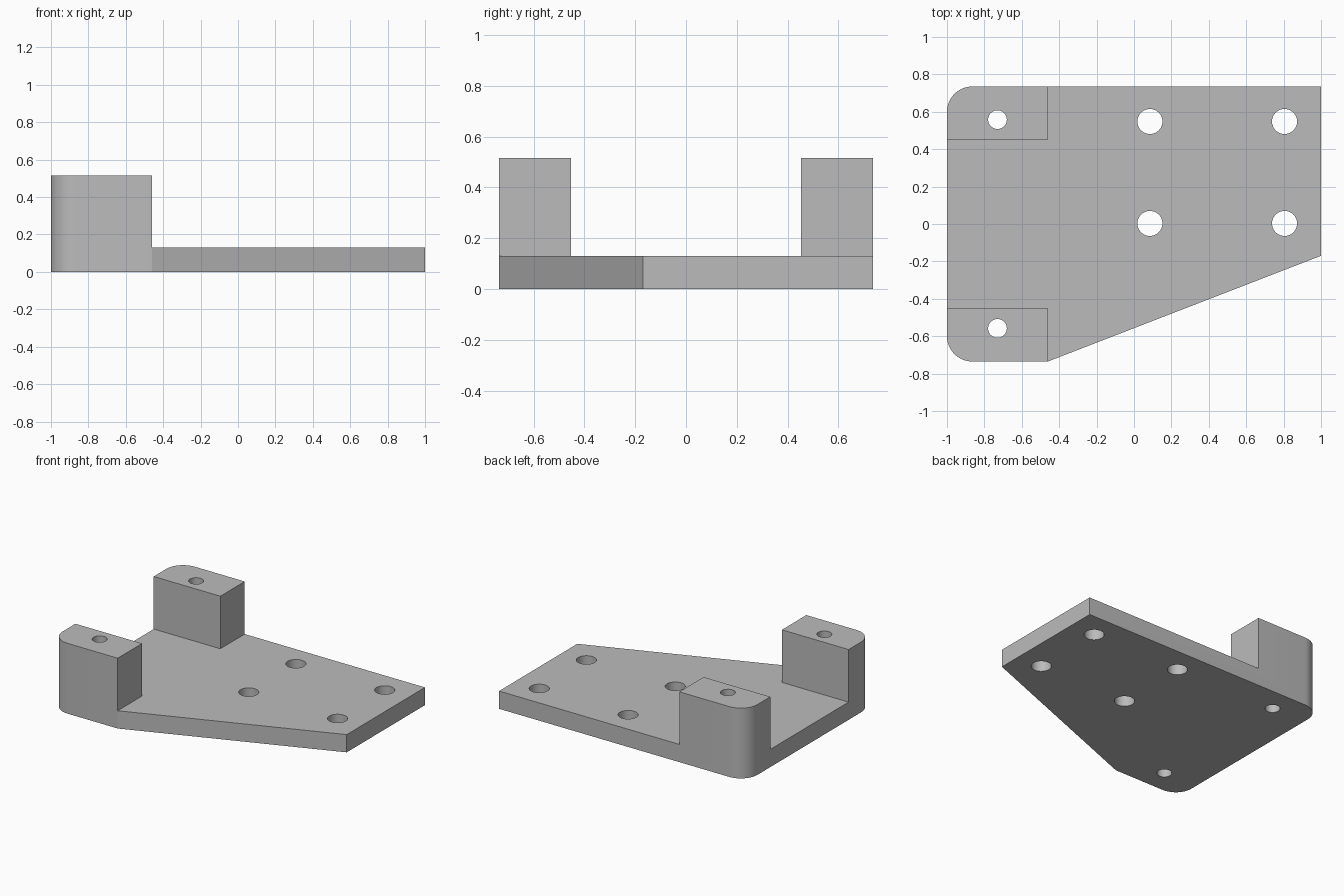
import bpy
import bmesh
from math import cos, sin, pi, radians

cube = bpy.data.objects.get("Cube")
if cube:
    bpy.data.objects.remove(cube, do_unlink=True)

HALF_Y = 0.735
PLATE_TOP, POST_TOP = 0.13, 0.515
POST_X, POST_Y = -0.46, 0.453
CORNER = 0.135

grey = bpy.data.materials.new("plain grey")
grey.use_nodes = True
grey.diffuse_color = (0.5, 0.5, 0.5, 1)
grey.node_tree.nodes["Principled BSDF"].inputs["Base Color"].default_value = grey.diffuse_color


def prism(name, outline, z0, z1):
    """Extrude a counter-clockwise outline from z0 to z1."""
    bm = bmesh.new()
    base = bm.faces.new([bm.verts.new((x, y, z0)) for x, y in outline])
    top = bmesh.ops.extrude_face_region(bm, geom=[base])["geom"]
    verts = [v for v in top if isinstance(v, bmesh.types.BMVert)]
    bmesh.ops.translate(bm, verts=verts, vec=(0, 0, z1 - z0))
    bmesh.ops.recalc_face_normals(bm, faces=bm.faces)
    mesh = bpy.data.meshes.new(name)
    bm.to_mesh(mesh)
    bm.free()
    mesh.materials.append(grey)
    obj = bpy.data.objects.new(name, mesh)
    bpy.context.collection.objects.link(obj)
    return obj


def arc(cx, cy, r, start, end, steps):
    angles = [radians(start + (end - start) * i / steps) for i in range(steps + 1)]
    return [(cx + r * cos(a), cy + r * sin(a)) for a in angles]


def box(x0, x1, y0, y1):
    return [(x0, y0), (x1, y0), (x1, y1), (x0, y1)]


# Bracket body at full post height, with two rounded corners and a slanted edge
outline = [(POST_X, -HALF_Y), (1, -0.17), (1, HALF_Y)]
outline += arc(-1 + CORNER, HALF_Y - CORNER, CORNER, 90, 180, 12)
outline += arc(-1 + CORNER, -HALF_Y + CORNER, CORNER, 180, 270, 12)
bracket = prism("mounting_bracket", outline, 0, POST_TOP)

# Cutters: clear the plate around the posts, then drill the holes
cutters = [
    prism("plate_clearance", box(POST_X, 2, -2, 2), PLATE_TOP, 1),
    prism("post_gap", box(-2, 0, -POST_Y, POST_Y), PLATE_TOP, 1),
]
holes = [(x, y, 0.067) for x in (0.085, 0.805) for y in (0.003, 0.548)]
holes += [(-0.73, y, 0.05) for y in (-0.558, 0.558)]
for x, y, r in holes:
    cutters.append(prism("hole_cutter", arc(x, y, r, 0, 350, 35), -1, 1))

for cutter in cutters:
    cutter.hide_render = True
    cutter.hide_set(True)
    cutter.display_type = 'WIRE'
    cut = bracket.modifiers.new(cutter.name, 'BOOLEAN')
    cut.operation = 'DIFFERENCE'
    cut.solver = 'EXACT'
    cut.object = cutter

# Apply the cuts and remove the cutters
bpy.ops.object.select_all(action='DESELECT')
bracket.select_set(True)
bpy.context.view_layer.objects.active = bracket
for cut in list(bracket.modifiers):
    bpy.ops.object.modifier_apply(modifier=cut.name)
for cutter in cutters:
    bpy.data.objects.remove(cutter, do_unlink=True)

# Smooth the rounded corners and hole walls, keep other edges sharp
bpy.ops.object.shade_smooth_by_angle(angle=radians(20))
